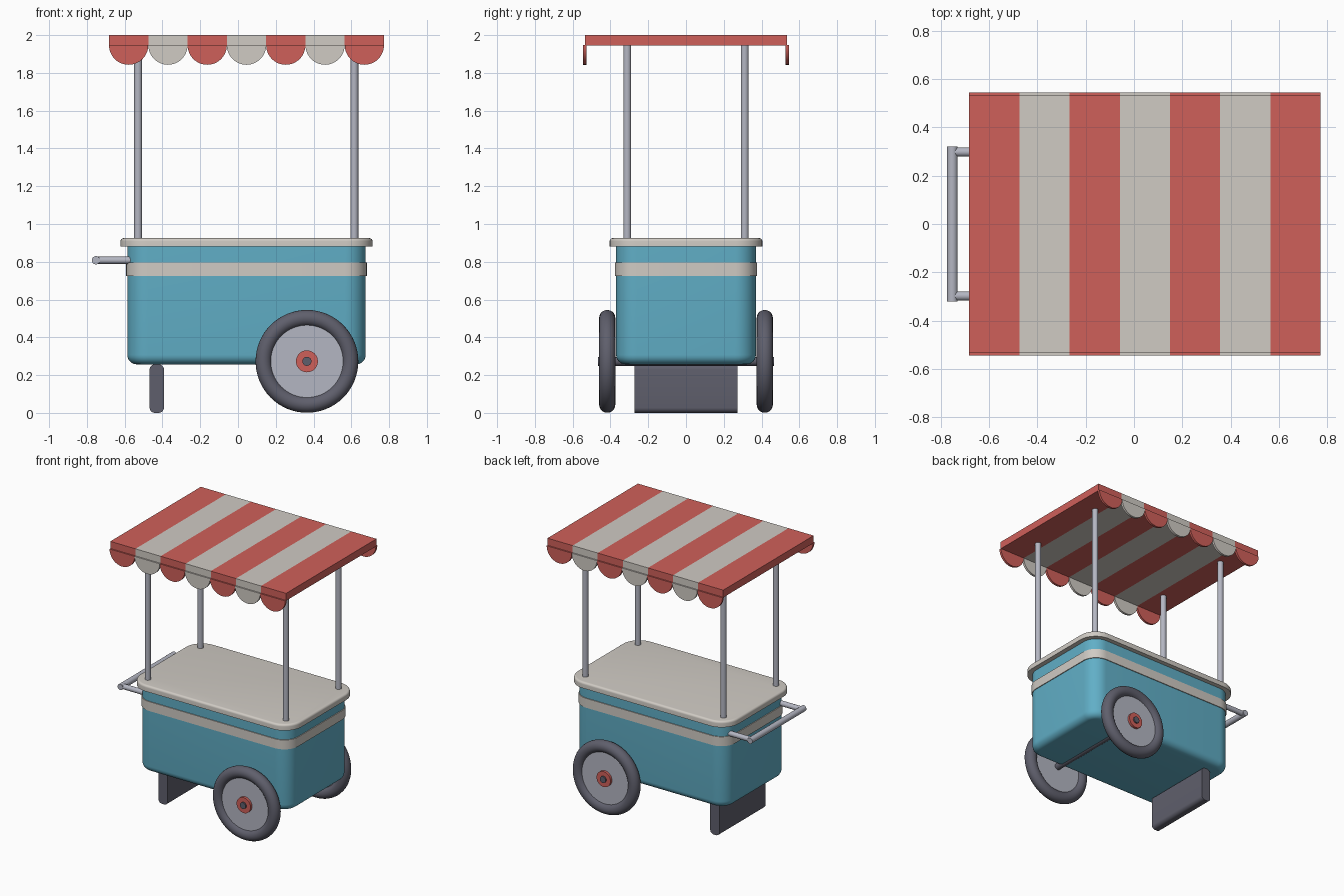
import bpy, bmesh, math
from mathutils import Vector

if "Cube" in bpy.data.objects:
    bpy.data.objects.remove(bpy.data.objects["Cube"])


def material(name, rgb):
    m = bpy.data.materials.new(name)
    lin = [((c / 255 + 0.055) / 1.055) ** 2.4 for c in rgb]
    m.diffuse_color = (*lin, 1)
    m.use_nodes = True
    m.node_tree.nodes["Principled BSDF"].inputs["Base Color"].default_value = m.diffuse_color
    return m


RED = material("red", (207, 96, 90))
CREAM = material("cream", (208, 203, 196))
TEAL = material("teal", (97, 175, 199))
STEEL = material("steel", (180, 182, 194))
DARK = material("dark_grey", (95, 95, 108))
CX = 0.045  # centre of the cart body along x


def finish(obj, name, mat, smooth=True):
    obj.name = name
    obj.data.materials.append(mat)
    if smooth:
        bpy.ops.object.select_all(action='DESELECT')
        obj.select_set(True)
        bpy.context.view_layer.objects.active = obj
        bpy.ops.object.shade_smooth_by_angle(angle=math.radians(35))
    return obj


def from_bmesh(bm, name, mat, smooth=True):
    bmesh.ops.recalc_face_normals(bm, faces=bm.faces)
    me = bpy.data.meshes.new(name)
    bm.to_mesh(me)
    bm.free()
    obj = bpy.data.objects.new(name, me)
    bpy.context.collection.objects.link(obj)
    return finish(obj, name, mat, smooth)


def rod(name, a, b, r, mat, sides=24):
    a, b = Vector(a), Vector(b)
    d = b - a
    bpy.ops.mesh.primitive_cylinder_add(vertices=sides, radius=r, depth=d.length, location=(a + b) / 2,
                                        rotation=d.to_track_quat('Z', 'Y').to_euler())
    return finish(bpy.context.object, name, mat)


def rounded_tub(name, hx, hy, r, layers, mat, seg=10):
    """Stack rounded-rectangle rings; layers are (z, inset) pairs."""
    bm = bmesh.new()
    rings = []
    for z, inset in layers:
        ring = []
        for k, (sx, sy) in enumerate(((1, 1), (-1, 1), (-1, -1), (1, -1))):
            for i in range(seg + 1):
                t = math.pi / 2 * (k + i / seg)
                ring.append(bm.verts.new((CX + sx * (hx - r) + (r - inset) * math.cos(t),
                                          sy * (hy - r) + (r - inset) * math.sin(t), z)))
        rings.append(ring)
    n = len(rings[0])
    for lo, hi in zip(rings, rings[1:]):
        for i in range(n):
            bm.faces.new((lo[i], lo[(i + 1) % n], hi[(i + 1) % n], hi[i]))
    bm.faces.new(rings[0])
    bm.faces.new(rings[-1])
    return from_bmesh(bm, name, mat)


def extruded(name, outline, y0, y1, mat, smooth=True):
    """Extrude an x-z outline along y."""
    bm = bmesh.new()
    face = bm.faces.new([bm.verts.new((x, y0, z)) for x, z in outline])
    res = bmesh.ops.extrude_face_region(bm, geom=[face])
    verts = [v for v in res['geom'] if isinstance(v, bmesh.types.BMVert)]
    bmesh.ops.translate(bm, vec=(0, y1 - y0, 0), verts=verts)
    return from_bmesh(bm, name, mat, smooth)


def quarter(z, r, top):
    """Layers rounding off the top or bottom edge that ends at height z."""
    out = []
    for i in range(7):
        t = math.pi / 2 * i / 6
        s = r * (1 - math.sin(t))
        c = r * (1 - math.cos(t))
        out.append((z - c, s) if top else (z + c, s))
    return out[::-1] if top else out


# Tub, trim band and counter
rounded_tub("cart_body", 0.631, 0.37, 0.11, quarter(0.257, 0.05, False) + [(0.885, 0)], TEAL)
rounded_tub("trim_band", 0.637, 0.376, 0.116, [(0.725, 0), (0.795, 0)], CREAM)
rounded_tub("counter_top", 0.667, 0.404, 0.14, [(0.88, 0)] + quarter(0.925, 0.016, True), CREAM)

# Canopy posts
for x in (-0.529, 0.616):
    for y in (-0.311, 0.311):
        rod("canopy_post", (x, y, 0.9), (x, y, 1.95), 0.021, STEEL)

# Striped canopy with scalloped valance front and back
X0, W, N = -0.683, 1.456 / 7, 7
for i in range(N):
    mat = CREAM if i % 2 else RED
    xa, xb = X0 + i * W, X0 + (i + 1) * W
    extruded("canopy_stripe", [(xa, 1.945), (xb, 1.945), (xb, 2.0), (xa, 2.0)], -0.535, 0.535, mat, False)
    xm, r = (xa + xb) / 2, W / 2
    arc = [(xm + r * math.cos(math.pi + math.pi * k / 24), 1.947 + r * math.sin(math.pi + math.pi * k / 24))
           for k in range(25)]
    for s in (-1, 1):
        extruded("valance_scallop", arc, s * 0.528, s * 0.545, mat)

# Push handle
rod("handle_bar", (-0.752, -0.32, 0.808), (-0.752, 0.32, 0.808), 0.022, STEEL)
for y in (-0.298, 0.298):
    rod("handle_arm", (-0.752, y, 0.808), (-0.566, y, 0.808), 0.019, STEEL)

# Wheels on a shared axle
WX, WZ = 0.365, 0.273
rod("axle", (WX, -0.465, WZ), (WX, 0.465, WZ), 0.024, DARK)
for s in (-1, 1):
    bpy.ops.mesh.primitive_torus_add(major_segments=64, minor_segments=20, major_radius=0.229, minor_radius=0.043,
                                     location=(WX, s * 0.417, WZ), rotation=(math.pi / 2, 0, 0))
    finish(bpy.context.object, "tyre", DARK)
    rod("wheel_disc", (WX, s * 0.397, WZ), (WX, s * 0.437, WZ), 0.195, STEEL, 64)
    rod("wheel_hub", (WX, s * 0.43, WZ), (WX, s * 0.455, WZ), 0.058, RED, 32)

# Support leg: plate with rounded long edges
lx, hw, lr = -0.43, 0.038, 0.028
leg = []
for k, (sx, cz) in enumerate(((1, 0.257 - lr), (-1, 0.257 - lr), (-1, lr), (1, lr))):
    for i in range(7):
        t = math.pi / 2 * (k + i / 6)
        leg.append((lx + sx * (hw - lr) + lr * math.cos(t), cz + lr * math.sin(t)))
extruded("support_leg", leg, -0.273, 0.273, DARK)
